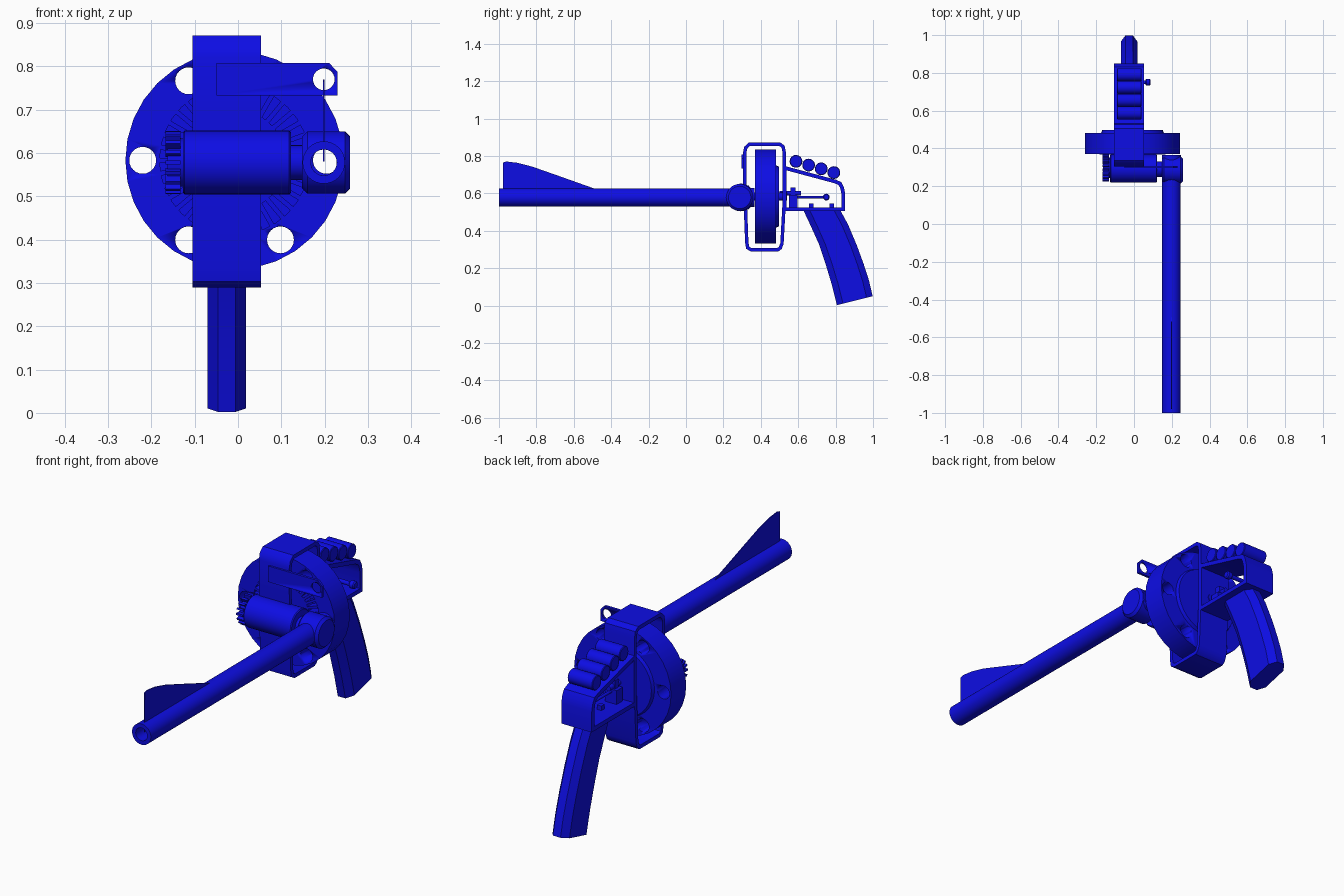
import bpy, bmesh, math
from mathutils import Vector, Matrix

if "Cube" in bpy.data.objects:
    bpy.data.objects.remove(bpy.data.objects["Cube"])

blue = bpy.data.materials.new("royal blue")
blue.diffuse_color = (0.004, 0.004, 0.78, 1)
blue.use_nodes = True
blue.node_tree.nodes["Principled BSDF"].inputs["Base Color"].default_value = blue.diffuse_color
CX = -0.026          # middle of the frame
DX, DZ = -0.008, 0.583   # drum axis
BX, BZ = 0.198, 0.578    # barrel axis


def finish(name, bm, bevel=0.0):
    bmesh.ops.remove_doubles(bm, verts=bm.verts, dist=1e-5)
    bmesh.ops.recalc_face_normals(bm, faces=bm.faces)
    me = bpy.data.meshes.new(name)
    bm.to_mesh(me)
    bm.free()
    me.materials.append(blue)
    ob = bpy.data.objects.new(name, me)
    bpy.context.collection.objects.link(ob)
    bpy.ops.object.select_all(action='DESELECT')
    ob.select_set(True)
    bpy.context.view_layer.objects.active = ob
    if bevel:
        m = ob.modifiers.new("bevel", 'BEVEL')
        m.width, m.segments = bevel, 2
    bpy.ops.object.shade_smooth_by_angle(angle=math.radians(35))
    return ob


def lathe(name, profile, centre, axis='Y', n=32):
    """Revolve closed (radius, position) profile about an axis through centre (other two coords)."""
    bm = bmesh.new()
    rings = []
    for i in range(n):
        a = 2 * math.pi * i / n
        ring = []
        for r, h in profile:
            u, v = r * math.cos(a), r * math.sin(a)
            co = (centre[0] + u, h, centre[1] + v) if axis == 'Y' else (h, centre[0] + u, centre[1] + v)
            ring.append(bm.verts.new(co))
        rings.append(ring)
    k = len(profile)
    for i in range(n):
        p, q = rings[i], rings[(i + 1) % n]
        for j in range(k):
            if profile[j][0] == 0 and profile[(j + 1) % k][0] == 0:
                continue
            bm.faces.new((p[j], p[(j + 1) % k], q[(j + 1) % k], q[j]))
    return finish(name, bm)


def rod(name, r, h0, h1, centre, axis='Y', n=24, c=0.0):
    pts = [(0, h0), (r - c, h0), (r, h0 + c), (r, h1 - c), (r - c, h1), (0, h1)]
    if not c:
        pts = [(0, h0), (r, h0), (r, h1), (0, h1)]
    return lathe(name, pts, centre, axis, n)


def slab(name, pts, x0, x1):
    """Extrude a (y, z) outline along x."""
    bm = bmesh.new()
    f = bm.faces.new([bm.verts.new((x0, y, z)) for y, z in pts])
    g = bmesh.ops.extrude_face_region(bm, geom=[f])
    bmesh.ops.translate(bm, vec=(x1 - x0, 0, 0), verts=[v for v in g['geom'] if isinstance(v, bmesh.types.BMVert)])
    return finish(name, bm)


def box(name, lo, hi):
    return slab(name, [(lo[1], lo[2]), (hi[1], lo[2]), (hi[1], hi[2]), (lo[1], hi[2])], lo[0], hi[0])


def band(name, pts, thick, x0, x1):
    """Closed strap following a clockwise (y, z) outline, thickness inwards."""
    n = len(pts)
    P = [Vector(p) for p in pts]
    inner = []
    for i in range(n):
        d0 = (P[i] - P[i - 1]).normalized()
        d1 = (P[(i + 1) % n] - P[i]).normalized()
        n0, n1 = Vector((d0.y, -d0.x)), Vector((d1.y, -d1.x))
        inner.append(P[i] + (n0 + n1) * thick / (1 + n0.dot(n1)))
    bm = bmesh.new()
    R = [[bm.verts.new((x, p.x, p.y)) for p in loop] for x, loop in ((x0, P), (x1, P), (x1, inner), (x0, inner))]
    for j in range(4):
        for i in range(n):
            k = (i + 1) % n
            bm.faces.new((R[j][i], R[j][k], R[(j + 1) % 4][k], R[(j + 1) % 4][i]))
    return finish(name, bm)


def cut(ob, cutters):
    for c in cutters:
        m = ob.modifiers.new("cut", 'BOOLEAN')
        m.operation, m.object, m.solver = 'DIFFERENCE', c, 'EXACT'
        bpy.context.view_layer.objects.active = ob
        bpy.ops.object.modifier_apply(modifier=m.name)
        bpy.data.objects.remove(c)


# barrel tube and thin front sight blade
lathe("barrel", [(0.03, -1), (0.049, -1), (0.049, 0.25), (0.03, 0.25)], (BX, BZ))
slab("front_sight", [(-0.98, 0.58), (-0.978, 0.765), (-0.96, 0.77), (-0.9, 0.763), (-0.82, 0.742),
                     (-0.7, 0.7), (-0.48, 0.622), (-0.48, 0.58)], BX - 0.002, BX + 0.002)

# barrel hub, bored through, with rear collar
hub = rod("barrel_hub", 0.072, 0.148, 0.259, (0.287, BZ), 'X', 32, 0.012)
cut(hub, [rod("bore_cutter", 0.03, 0.1, 0.5, (BX, BZ))])
lathe("hub_collar", [(0.03, 0.24), (0.05, 0.24), (0.05, 0.365), (0.03, 0.365)], (BX, BZ))

# cross housing that carries the barrel hub
rod("cross_housing", 0.074, -0.127, 0.122, (0.293, BZ), 'X', 32, 0.004)
rod("housing_neck", 0.04, 0.11, 0.16, (0.29, BZ), 'X')

# drum with six chambers and a recessed gear ring
drum = lathe("drum", [(0, 0.372), (0.118, 0.372), (0.118, 0.41), (0.173, 0.41), (0.173, 0.37),
                      (0.252, 0.37), (0.252, 0.482), (0.166, 0.482), (0.16, 0.497), (0, 0.497)], (DX, DZ))
holes = []
for i in range(6):
    a = math.pi / 3 * i
    holes.append(rod("chamber_cutter", 0.031, 0.3, 0.6,
                     (DX + 0.212 * math.cos(a), DZ + 0.212 * math.sin(a))))
cut(drum, holes)

# radial teeth of the drum gear
bm = bmesh.new()
for i in range(36):
    rot = Matrix.Rotation(2 * math.pi * i / 36, 4, 'Y')
    bmesh.ops.create_cube(bm, size=1, matrix=Matrix.Translation((DX, 0.39, DZ)) @ rot
                          @ Matrix.Translation((0.145, 0, 0)) @ Matrix.Diagonal((0.058, 0.042, 0.011, 1)))
finish("drum_gear_teeth", bm)

# pinion at the end of the cross housing
rod("pinion_core", 0.055, -0.163, -0.12, (0.298, BZ), 'X')
bm = bmesh.new()
for i in range(18):
    rot = Matrix.Rotation(2 * math.pi * i / 18, 4, 'X')
    bmesh.ops.create_cube(bm, size=1, matrix=Matrix.Translation((-0.15, 0.298, BZ)) @ rot
                          @ Matrix.Translation((0, 0.061, 0)) @ Matrix.Diagonal((0.034, 0.024, 0.009, 1)))
finish("pinion_teeth", bm)

# strap frame around the drum
band("drum_frame", [(0.305, 0.7), (0.305, 0.82), (0.312, 0.85), (0.335, 0.871), (0.505, 0.871), (0.527, 0.855),
                    (0.534, 0.82), (0.534, 0.55), (0.522, 0.33), (0.512, 0.303), (0.495, 0.29),
                    (0.345, 0.29), (0.322, 0.303), (0.316, 0.335), (0.308, 0.55)], 0.018, -0.105, 0.053)

# rear frame
band("rear_frame", [(0.517, 0.505), (0.517, 0.749), (0.8, 0.673), (0.83, 0.66), (0.843, 0.636),
                    (0.851, 0.6), (0.851, 0.505)], 0.02, -0.105, 0.053)

# rear sight arm with a peep hole and clipped corners
bm = bmesh.new()
arm = [(-0.05, 0.733), (0.23, 0.733), (0.23, 0.787), (0.21, 0.808), (-0.05, 0.808)]
f = bm.faces.new([bm.verts.new((x, 0.296, z)) for x, z in arm])
g = bmesh.ops.extrude_face_region(bm, geom=[f])
bmesh.ops.translate(bm, vec=(0, 0.012, 0), verts=[v for v in g['geom'] if isinstance(v, bmesh.types.BMVert)])
sight = finish("rear_sight_arm", bm)
cut(sight, [rod("peep_cutter", 0.025, 0.2, 0.4, (BX, 0.77))])

# four spare rounds on the sloping top
for i in range(4):
    rod("spare_round_%d" % (i + 1), 0.034, -0.09, 0.04, (0.588 + 0.0675 * i, 0.771 - 0.02 * i), 'X', 24, 0.003)

# curved grip lofted from eight-sided sections
sections = [((0.625, 0.515), (0.822, 0.515)), ((0.665, 0.43), (0.868, 0.43)), ((0.71, 0.33), (0.914, 0.32)),
            ((0.747, 0.22), (0.95, 0.222)), ((0.78, 0.11), (0.978, 0.135)), ((0.807, 0.002), (0.998, 0.05))]
octo = [(0, -0.45), (0.17, -1), (0.83, -1), (1, -0.45), (1, 0.45), (0.83, 1), (0.17, 1), (0, 0.45)]
bm = bmesh.new()
rings = []
for a, b in sections:
    a, b = Vector(a), Vector(b)
    ring = []
    for t, s in octo:
        p = a.lerp(b, t)
        ring.append(bm.verts.new((CX + 0.044 * s, p.x, p.y)))
    rings.append(ring)
for p, q in zip(rings, rings[1:]):
    for i in range(8):
        k = (i + 1) % 8
        bm.faces.new((p[i], p[k], q[k], q[i]))
bm.faces.new(rings[0])
bm.faces.new(rings[-1])
finish("grip", bm)

# drum shaft and firing mechanism inside the rear frame
rod("drum_shaft", 0.022, 0.33, 0.54, (DX, DZ))
rod("striker_guide", 0.012, 0.5, 0.615, (CX, 0.6))
box("striker_block", (CX - 0.03, 0.55, 0.52), (CX + 0.03, 0.595, 0.59))
rod("striker_pin", 0.007, 0.565, 0.75, (CX, 0.58))
box("striker_catch", (CX - 0.015, 0.56, 0.59), (CX + 0.015, 0.585, 0.63))
rod("cocking_handle", 0.01, CX, 0.07, (0.75, 0.58), 'X', 16)
rod("cocking_knob", 0.018, 0.06, 0.088, (0.75, 0.58), 'X', 20, 0.005)
for i, y in enumerate((0.67, 0.778)):
    box("floor_stud_%d" % (i + 1), (CX - 0.012, y - 0.012, 0.52), (CX + 0.012, y + 0.012, 0.546))
